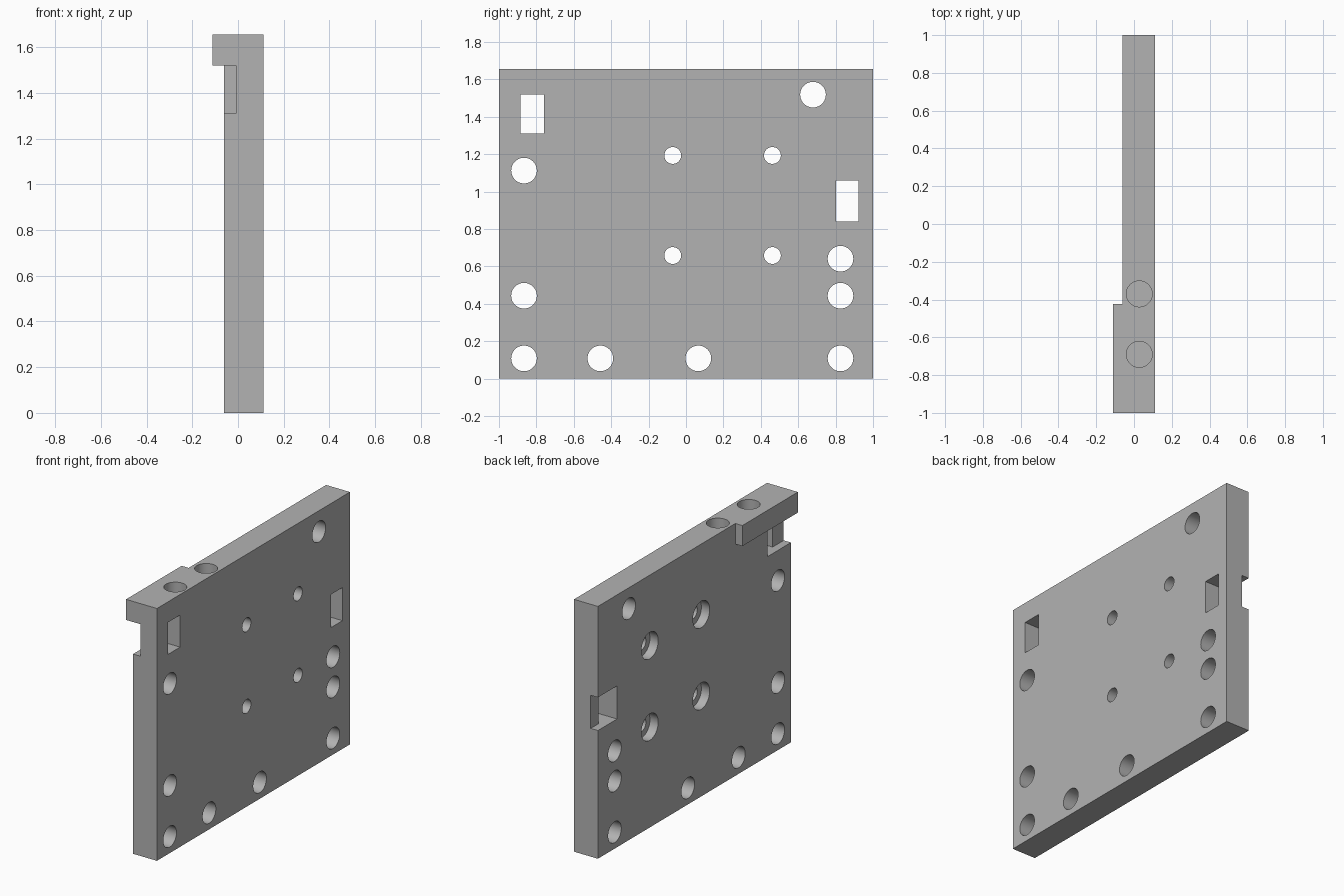
import bpy
import math

if "Cube" in bpy.data.objects:
    bpy.data.objects.remove(bpy.data.objects["Cube"])

X0, X1, H = -0.061, 0.112, 1.655   # plate back, plate face, height
SEAT = -0.009                      # depth of the shallow edge notches

grey = bpy.data.materials.new("plain grey")
grey.diffuse_color = (0.45, 0.45, 0.45, 1)
grey.use_nodes = True
grey.node_tree.nodes["Principled BSDF"].inputs["Base Color"].default_value = grey.diffuse_color


def box(name, x, y, z):
    bpy.ops.mesh.primitive_cube_add(
        size=1, location=[(a + b) / 2 for a, b in (x, y, z)])
    o = bpy.context.object
    o.name = name
    o.scale = [b - a for a, b in (x, y, z)]
    bpy.ops.object.transform_apply(location=True, rotation=True, scale=True)
    return o


def cylinder(name, r, length, loc, along_x=True):
    bpy.ops.mesh.primitive_cylinder_add(
        vertices=48, radius=r, depth=length, location=loc,
        rotation=(0, math.pi / 2 if along_x else 0, 0))
    o = bpy.context.object
    o.name = name
    bpy.ops.object.transform_apply(location=True, rotation=True, scale=True)
    return o


def combine(tool, operation='DIFFERENCE'):
    tool.hide_render = True
    m = plate.modifiers.new("cut", 'BOOLEAN')
    m.operation = operation
    m.solver = 'EXACT'
    m.object = tool
    bpy.context.view_layer.objects.active = plate
    bpy.ops.object.modifier_apply(modifier=m.name)
    bpy.data.objects.remove(tool)


# Plate with the hooked lip along part of its top edge
plate = box("mounting_plate", (X0, X1), (-1, 1), (0, H))
combine(box("lip", (-0.112, 0.0), (-1, -0.424), (1.52, H)), 'UNION')

# Rectangular slots, each with a shallow notch running out to the edge
for slot, notch, z in (((-0.885, -0.76), (-1.2, -0.76), (1.31, 1.52)),
                       ((0.802, 0.922), (0.802, 1.2), (0.841, 1.058))):
    combine(box("notch_cutter", (-0.3, SEAT), notch, z))
    combine(box("slot_cutter", (-0.05, 0.3), slot, z))

# Large through holes
for y, z in ((-0.866, 1.112), (-0.866, 0.443), (-0.866, 0.108),
             (-0.458, 0.108), (0.066, 0.108), (0.826, 0.108),
             (0.826, 0.443), (0.826, 0.641), (0.679, 1.518)):
    combine(cylinder("hole_cutter", 0.0685, 1, (0, y, z)))

# Four small holes, counterbored from the back
for y in (-0.071, 0.462):
    for z in (0.658, 1.193):
        combine(cylinder("screw_cutter", 0.045, 1, (0, y, z)))
        combine(cylinder("counterbore_cutter", 0.087, 0.24,
                         (X0 + 0.06 - 0.12, y, z)))

# Two blind holes in the top edge
for y in (-0.69, -0.37):
    combine(cylinder("top_hole_cutter", 0.0685, 0.4, (0.028, y, H), False))

plate.data.materials.clear()
plate.data.materials.append(grey)
for p in plate.data.polygons:
    p.material_index = 0
bpy.ops.object.select_all(action='DESELECT')
plate.select_set(True)
bpy.context.view_layer.objects.active = plate
bpy.ops.object.shade_smooth_by_angle(angle=math.radians(30))
